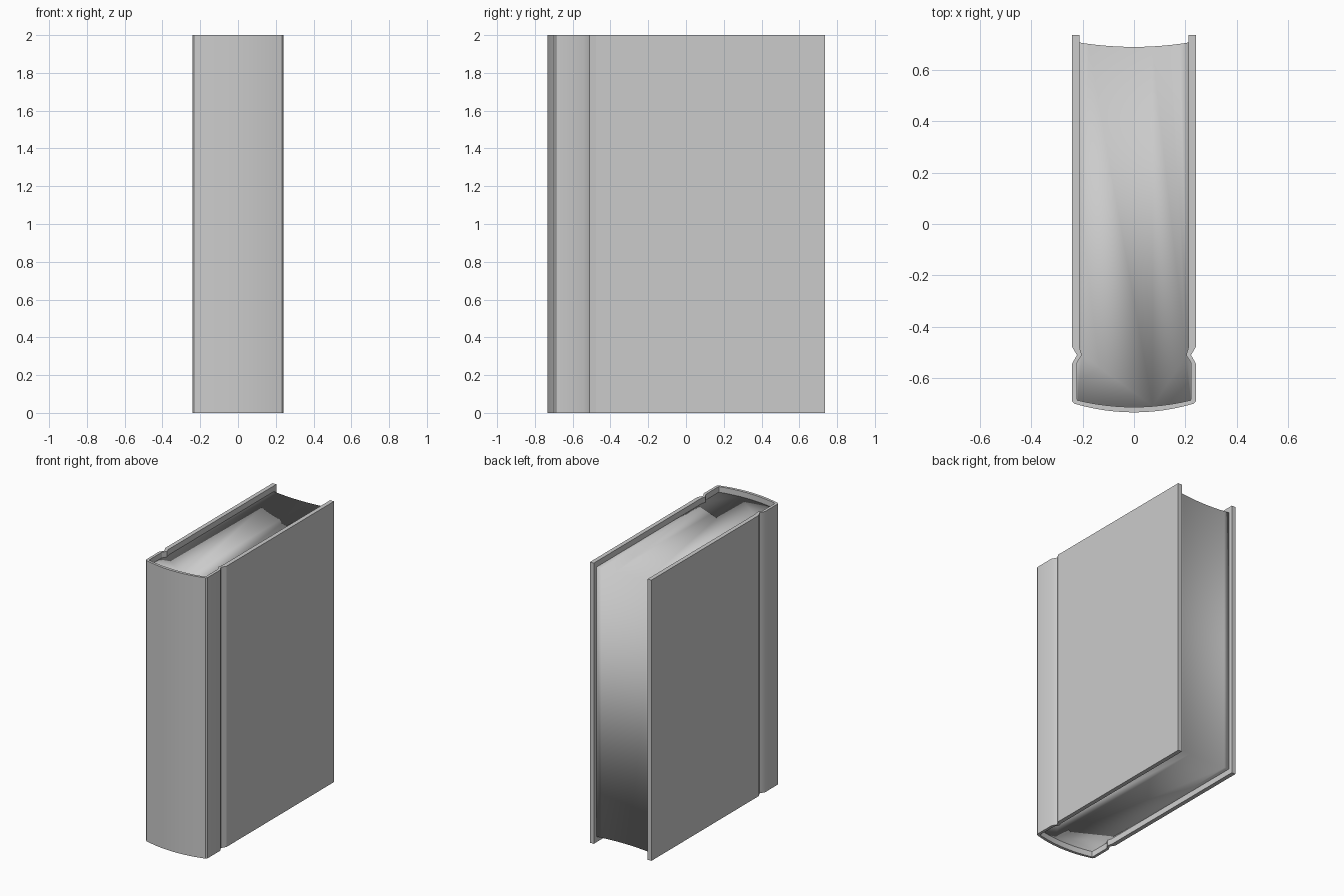
import bpy, bmesh

cube = bpy.data.objects.get("Cube")
if cube:
    bpy.data.objects.remove(cube, do_unlink=True)

HEIGHT = 2.0
RECESS = 0.04      # cover overhang above and below the pages
ARC_STEPS = 12

grey = bpy.data.materials.new("light grey")
grey.use_nodes = True
grey.diffuse_color = (0.6, 0.6, 0.6, 1)
grey.node_tree.nodes["Principled BSDF"].inputs["Base Color"].default_value = grey.diffuse_color


def arc(half_width, y_end, y_mid):
    """Shallow curve from +x to -x, without its end points."""
    pts = []
    for i in range(1, ARC_STEPS):
        t = 1 - 2 * i / ARC_STEPS
        pts.append((half_width * t, y_mid + (y_end - y_mid) * t * t))
    return pts


def u_profile(side, y_mid):
    """Side points from fore edge to spine, spine curve, mirrored side."""
    curve = arc(*side[-1], y_mid)
    return side + curve + [(-x, y) for x, y in reversed(side)]


def finish(bm, name):
    bmesh.ops.recalc_face_normals(bm, faces=bm.faces)
    mesh = bpy.data.meshes.new(name)
    bm.to_mesh(mesh)
    bm.free()
    mesh.materials.append(grey)
    obj = bpy.data.objects.new(name, mesh)
    bpy.context.collection.objects.link(obj)
    bpy.ops.object.select_all(action='DESELECT')
    obj.select_set(True)
    bpy.context.view_layer.objects.active = obj
    return obj


def extrude_up(bm, faces, height):
    geom = bmesh.ops.extrude_face_region(bm, geom=faces)["geom"]
    verts = [v for v in geom if isinstance(v, bmesh.types.BMVert)]
    bmesh.ops.translate(bm, verts=verts, vec=(0, 0, height))


# Matching outer and inner outlines, with the hinge groove near the spine
outer = u_profile([(0.242, 0.735), (0.242, -0.476), (0.222, -0.51), (0.242, -0.545),
                   (0.242, -0.688), (0.233, -0.699)], -0.733)
inner = u_profile([(0.212, 0.735), (0.212, -0.48), (0.203, -0.51), (0.222, -0.54),
                   (0.222, -0.68), (0.219, -0.686)], -0.712)

# Cover: two boards joined by a rounded spine
bm = bmesh.new()
out_v = [bm.verts.new((x, y, 0)) for x, y in outer]
in_v = [bm.verts.new((x, y, 0)) for x, y in inner]
strip = [bm.faces.new((out_v[i], out_v[i + 1], in_v[i + 1], in_v[i]))
         for i in range(len(outer) - 1)]
extrude_up(bm, strip, HEIGHT)
finish(bm, "cover")
bpy.ops.object.shade_smooth_by_angle()

# Page block: fills the cover, with a hollow curved fore edge
fore_x, fore_y = 0.212, 0.706
block = [(fore_x, fore_y)] + inner[1:-1] + [(-fore_x, fore_y)]
block += [(-x, y) for x, y in arc(fore_x, fore_y, 0.689)]
bm = bmesh.new()
base = bm.faces.new([bm.verts.new((x, y, RECESS)) for x, y in block])
extrude_up(bm, [base], HEIGHT - 2 * RECESS)
finish(bm, "pages")
bpy.ops.object.shade_smooth()
